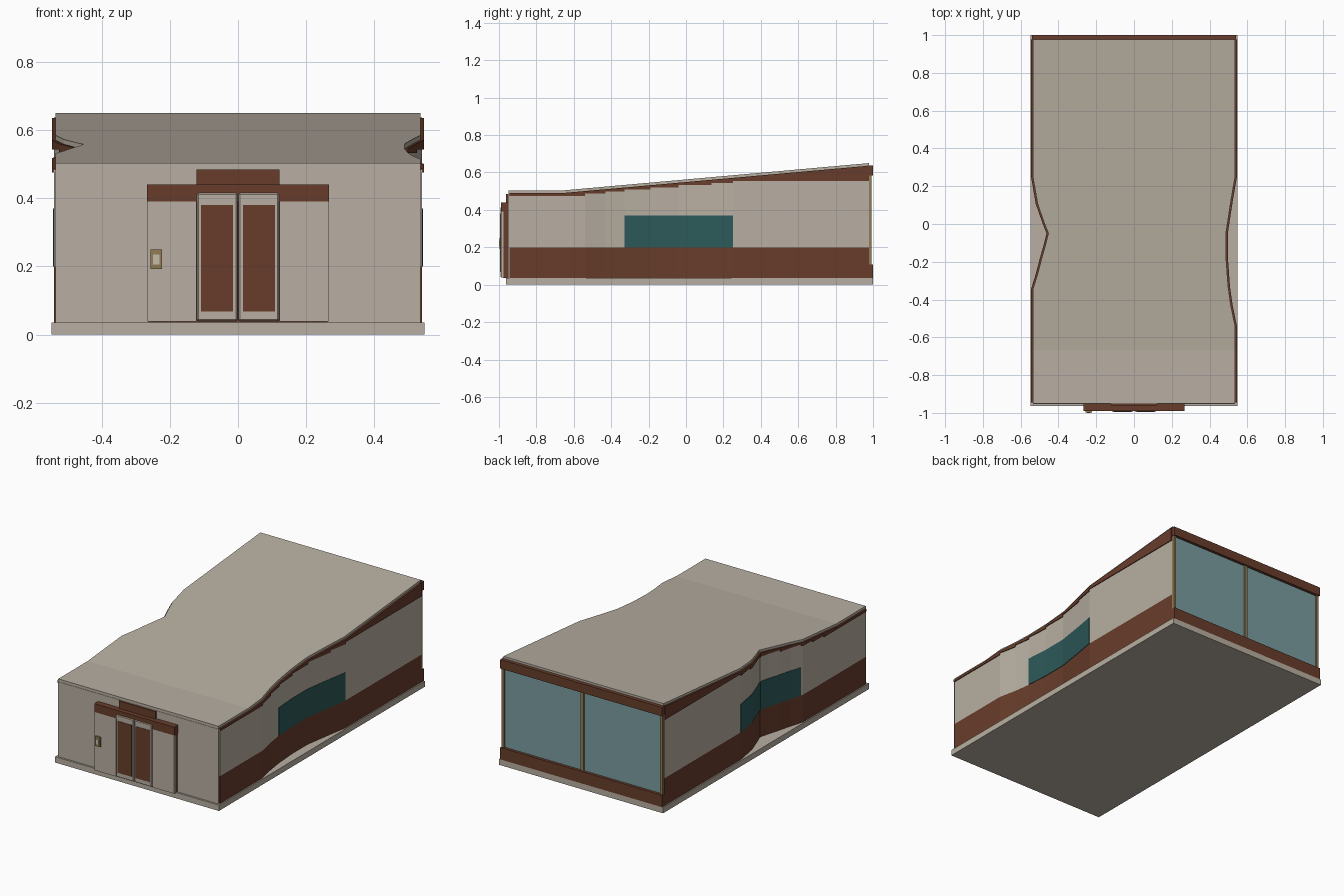
import bpy, bmesh

cube = bpy.data.objects.get("Cube")
if cube:
    bpy.data.objects.remove(cube, do_unlink=True)


def material(name, color):
    m = bpy.data.materials.new(name)
    m.use_nodes = True
    m.diffuse_color = (*color, 1)
    m.node_tree.nodes["Principled BSDF"].inputs["Base Color"].default_value = (*color, 1)
    return m


CREAM = material("warm cream", (0.48, 0.43, 0.36))
BROWN = material("rust brown", (0.138, 0.046, 0.024))
TEAL = material("dark teal glass", (0.026, 0.1, 0.1))
GLASS = material("pale blue glass", (0.2, 0.34, 0.36))
GOLD = material("bronze trim", (0.29, 0.2, 0.085))
PALE = material("pale screen", (0.56, 0.51, 0.41))


def finish(name, bm, mat):
    bmesh.ops.recalc_face_normals(bm, faces=bm.faces)
    me = bpy.data.meshes.new(name)
    bm.to_mesh(me)
    bm.free()
    me.materials.append(mat)
    ob = bpy.data.objects.new(name, me)
    bpy.context.collection.objects.link(ob)
    return ob


def box(name, x, y, z, mat):
    bm = bmesh.new()
    bmesh.ops.create_cube(bm, size=1)
    for v in bm.verts:
        for i, (lo, hi) in enumerate((x, y, z)):
            v.co[i] = lo if v.co[i] < 0 else hi
    return finish(name, bm, mat)


# Plan outline of each side: (y, distance from the centre line)
LEFT = [(-0.945, 0.54), (-0.54, 0.54), (-0.43, 0.517), (-0.33, 0.503), (-0.19, 0.493),
        (-0.04, 0.493), (0.135, 0.52), (0.25, 0.54), (0.978, 0.54)]
RIGHT = [(-0.945, 0.54), (-0.345, 0.54), (-0.265, 0.515), (-0.19, 0.496), (-0.106, 0.472),
         (-0.05, 0.458), (0, 0.478), (0.106, 0.515), (0.25, 0.54), (0.978, 0.54)]
FRONT, BACK = -0.945, 0.978
BEND = -0.67


def width(path, y):
    for (y0, w0), (y1, w1) in zip(path, path[1:]):
        if y <= y1:
            return w0 + (w1 - w0) * (y - y0) / (y1 - y0)
    return path[-1][1]


def roof_z(y):
    return 0.503 + 0.147 * max(0, (y - BEND) / (BACK - BEND))


def loft(bm, y0, y1, bottom, top, offset=0):
    """Solid following both curved sides between y0 and y1."""
    ys = {p[0] for p in LEFT + RIGHT} | {BEND}
    ys = [y0] + sorted(y for y in ys if y0 < y < y1) + [y1]
    rings = []
    for y in ys:
        l, r = width(LEFT, y) + offset, -width(RIGHT, y) - offset
        rings.append([bm.verts.new(c) for c in (
            (r, y, bottom(y)), (l, y, bottom(y)), (l, y, top(y)), (r, y, top(y)))])
    for a, b in zip(rings, rings[1:]):
        for i in range(4):
            j = (i + 1) % 4
            bm.faces.new((a[i], a[j], b[j], b[i]))
    bm.faces.new(rings[0])
    bm.faces.new(rings[-1])


def layer(name, y0, y1, bottom, top, offset, mat):
    bm = bmesh.new()
    loft(bm, y0, y1, bottom, top, offset)
    return finish(name, bm, mat)


# Floor slab and wall layers
box("floor_slab", (-0.547, 0.547), (-0.963, 1.0), (0, 0.035), CREAM)
layer("lower_wall_band", FRONT, BACK, lambda y: 0.035, lambda y: 0.2, 0, BROWN)
layer("upper_wall", FRONT, BACK, lambda y: 0.2, lambda y: roof_z(y) - 0.02, 0, CREAM)
layer("side_windows", -0.33, 0.25, lambda y: 0.2, lambda y: 0.37, 0.003, TEAL)
layer("roof", FRONT - 0.005, BACK, lambda y: roof_z(y) - 0.018, roof_z, -0.005, CREAM)

# Fascia under the roof, its lower edge rising in steps
steps = [p[0] for p in LEFT]
bm = bmesh.new()
for i, (y0, y1) in enumerate(zip(steps, steps[1:])):
    low = 0.475 + 0.08 * i / (len(steps) - 2)
    loft(bm, y0, y1, lambda y: low, lambda y: roof_z(y) - 0.014, 0.005)
finish("stepped_fascia", bm, BROWN)

# Front wall and entrance surround
box("front_wall", (-0.535, 0.535), (-0.952, -0.93), (0.035, 0.486), CREAM)
box("entrance_core", (-0.262, 0.262), (-0.978, -0.945), (0.035, 0.43), BROWN)
box("entrance_canopy", (-0.267, 0.267), (-0.989, -0.945), (0.39, 0.44), BROWN)
box("canopy_upper_block", (-0.122, 0.122), (-0.962, -0.94), (0.44, 0.485), BROWN)
for side, s in (("left", 1), ("right", -1)):
    def span(a, b):
        return tuple(sorted((s * a, s * b)))
    box(side + "_entrance_panel", span(0.122, 0.265), (-0.988, -0.976), (0.038, 0.39), CREAM)
    door = box(side + "_door", span(0.002, 0.12), (-0.993, -0.976), (0.04, 0.415), CREAM)
    bevel = door.modifiers.new("soft_edges", "BEVEL")
    bevel.width = 0.004
    box(side + "_door_pane", span(0.014, 0.108), (-0.995, -0.99), (0.068, 0.38), BROWN)
    # Rear glazing
    box(side + "_rear_glass", span(0.008, 0.525), (0.97, 0.983), (0.105, 0.585), GLASS)
    box(side + "_rear_post", span(0.52, 0.537), (0.965, 0.992), (0.1, 0.59), GOLD)

# Card reader beside the doors
box("card_reader", (-0.256, -0.223), (-0.998, -0.985), (0.192, 0.25), GOLD)
box("card_reader_screen", (-0.249, -0.23), (-1.0, -0.995), (0.205, 0.235), PALE)

# Rear frame
box("rear_middle_post", (-0.01, 0.01), (0.965, 0.992), (0.1, 0.59), GOLD)
box("rear_header", (-0.54, 0.54), (0.965, 1.0), (0.583, 0.637), BROWN)
box("rear_sill", (-0.54, 0.54), (0.965, 1.0), (0.035, 0.107), BROWN)
